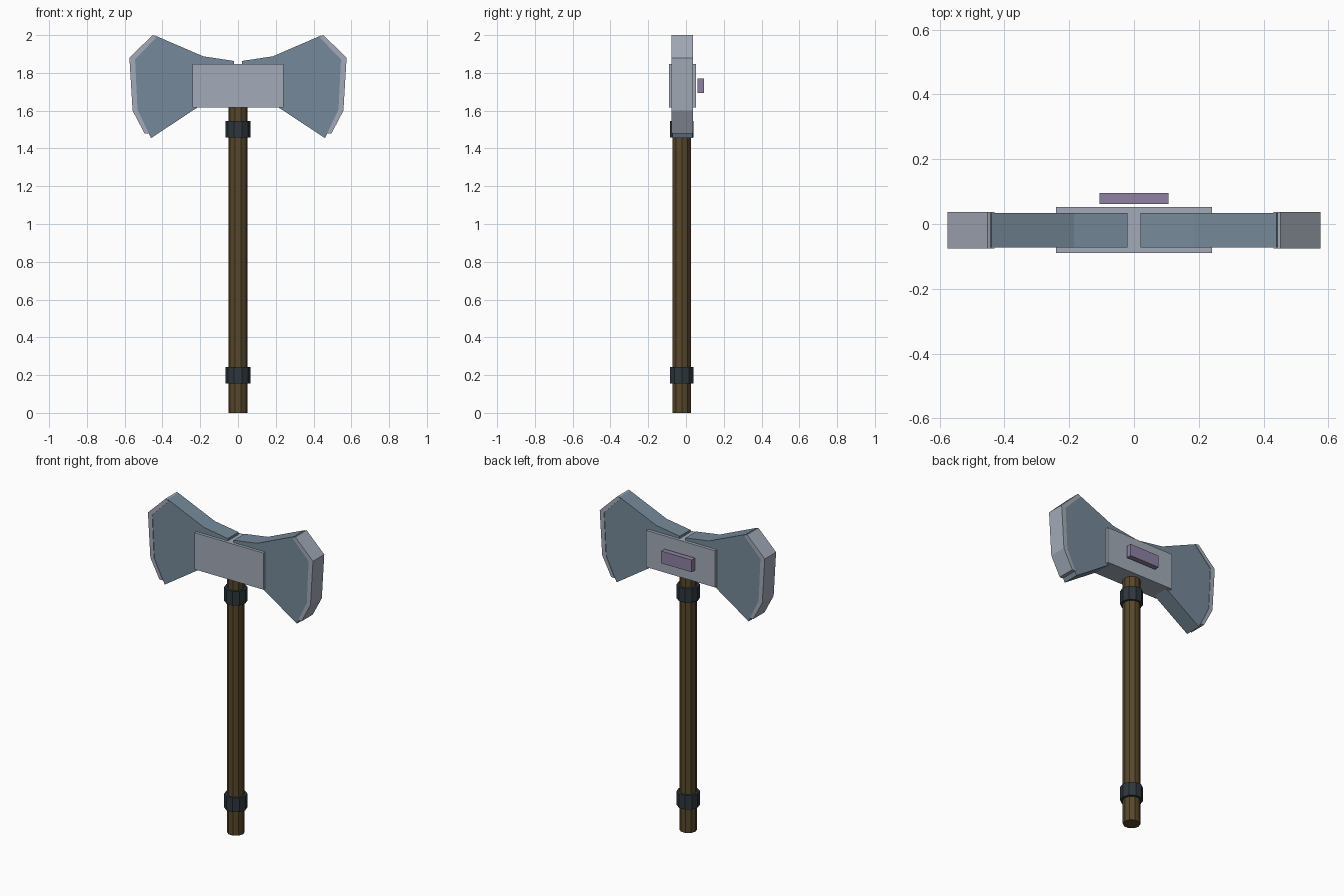
import bpy, bmesh, math
from mathutils import Matrix

if "Cube" in bpy.data.objects:
    bpy.data.objects.remove(bpy.data.objects["Cube"])


def material(name, rgb):
    m = bpy.data.materials.new(name)
    m.diffuse_color = (*rgb, 1)
    m.use_nodes = True
    m.node_tree.nodes["Principled BSDF"].inputs["Base Color"].default_value = m.diffuse_color
    return m


STEEL = material("blue steel", (0.18, 0.25, 0.32))
LIGHT = material("pale steel", (0.37, 0.41, 0.48))
WOOD = material("dark wood", (0.098, 0.064, 0.024))
IRON = material("black iron", (0.027, 0.038, 0.047))
GEM = material("dull violet", (0.27, 0.22, 0.36))
CY = -0.019  # shared depth centre of shaft and head


def finish(name, bm, mat):
    bmesh.ops.recalc_face_normals(bm, faces=bm.faces)
    me = bpy.data.meshes.new(name)
    bm.to_mesh(me)
    bm.free()
    me.materials.append(mat)
    ob = bpy.data.objects.new(name, me)
    bpy.context.collection.objects.link(ob)


def box(name, x, y0, y1, z0, z1, mat):
    bm = bmesh.new()
    m = Matrix.Translation((0, (y0 + y1) / 2, (z0 + z1) / 2)) @ Matrix.Diagonal((2 * x, y1 - y0, z1 - z0, 1))
    bmesh.ops.create_cube(bm, size=1, matrix=m)
    finish(name, bm, mat)


def rod(name, r, z0, z1, mat):
    bm = bmesh.new()
    m = Matrix.Translation((0, CY - 0.003, (z0 + z1) / 2)) @ Matrix.Rotation(math.pi / 2, 4, 'Z')
    bmesh.ops.create_cone(bm, cap_ends=True, segments=10, radius1=r, radius2=r, depth=z1 - z0, matrix=m)
    finish(name, bm, mat)


def plate(name, profile, half, side, mat):
    bm = bmesh.new()
    face = bm.faces.new([bm.verts.new((side * x, CY - half, z)) for x, z in profile])
    ext = bmesh.ops.extrude_face_region(bm, geom=[face])["geom"]
    bmesh.ops.translate(bm, vec=(0, 2 * half, 0), verts=[v for v in ext if isinstance(v, bmesh.types.BMVert)])
    finish(name, bm, mat)


# Shaft with two collars
rod("shaft", 0.051, 0, 1.75, WOOD)
rod("lower_collar", 0.066, 0.155, 0.243, IRON)
rod("upper_collar", 0.066, 1.457, 1.545, IRON)

# Head block and the small plaque behind it
box("head_block", 0.24, -0.09, 0.053, 1.617, 1.848, LIGHT)
box("back_plaque", 0.106, 0.062, 0.095, 1.693, 1.77, GEM)

# Two blades with pale cutting edges
blade = [(0.02, 1.63), (0.02, 1.863), (0.185, 1.888), (0.44, 1.998),
         (0.55, 1.875), (0.535, 1.605), (0.46, 1.455), (0.21, 1.62)]
edge = [(0.43, 1.99), (0.452, 2.0), (0.575, 1.88), (0.558, 1.60),
        (0.495, 1.48), (0.472, 1.48), (0.532, 1.605), (0.545, 1.872)]
for label, side in (("left", -1), ("right", 1)):
    plate(label + "_blade", blade, 0.053, side, STEEL)
    plate(label + "_cutting_edge", edge, 0.0565, side, LIGHT)
